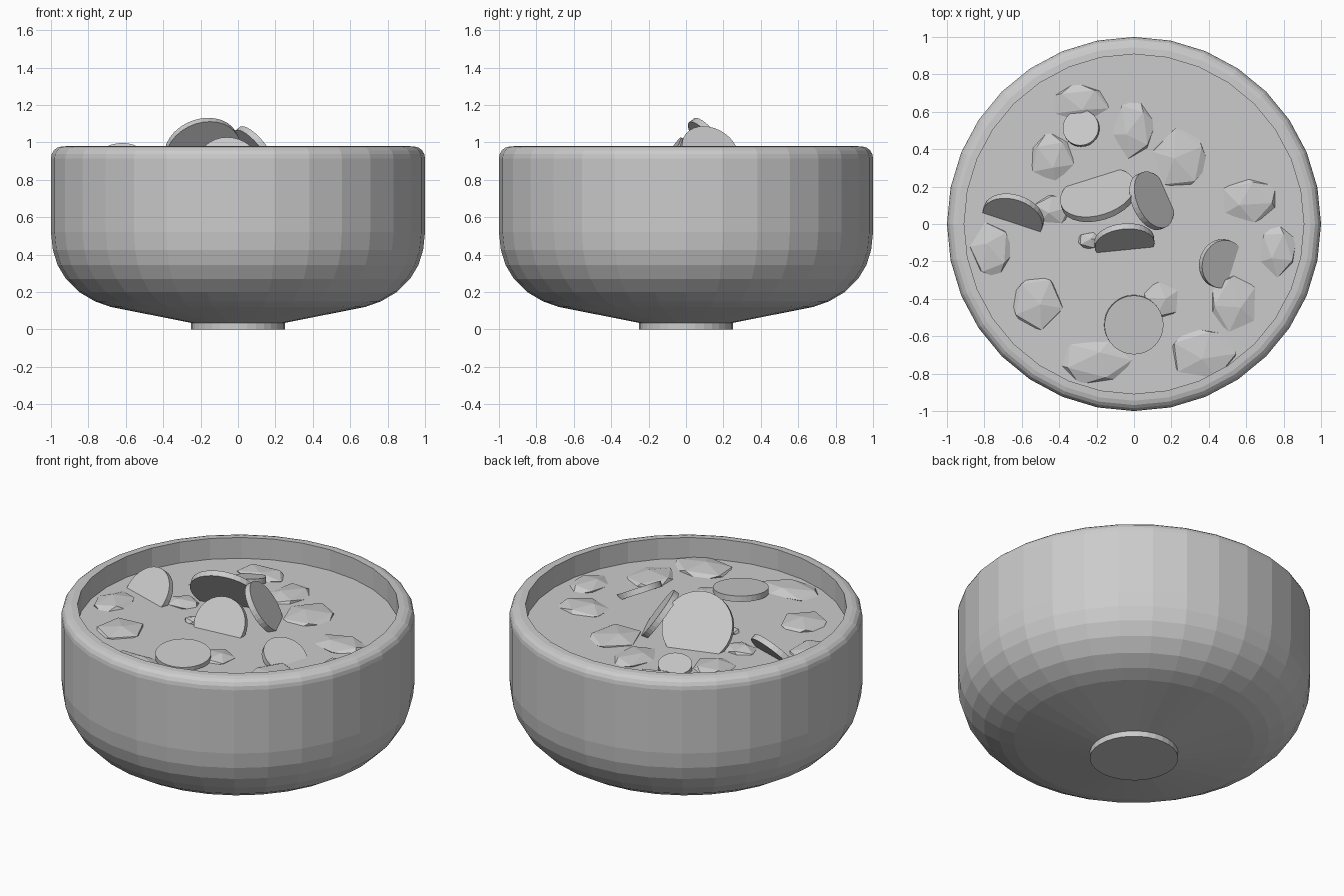
import bpy, bmesh, math, random
from mathutils import Vector, Matrix, Euler

if "Cube" in bpy.data.objects:
    bpy.data.objects.remove(bpy.data.objects["Cube"])

random.seed(4)
SOUP_Z = 0.85
SIDES = 32

# The whole model is one plain grey
GREY = bpy.data.materials.new("plain_grey")
GREY.diffuse_color = (0.6, 0.6, 0.6, 1)
GREY.use_nodes = True
GREY.node_tree.nodes["Principled BSDF"].inputs["Base Color"].default_value = GREY.diffuse_color


def finish(name, bm):
    bmesh.ops.recalc_face_normals(bm, faces=bm.faces)
    me = bpy.data.meshes.new(name)
    bm.to_mesh(me)
    bm.free()
    me.materials.append(GREY)
    ob = bpy.data.objects.new(name, me)
    bpy.context.collection.objects.link(ob)
    return ob


def lathe(name, profile):
    """Revolve (radius, height) points; both ends are capped."""
    bm = bmesh.new()
    rings = [[bm.verts.new((r * math.sin(a), r * math.cos(a), z))
              for a in (2 * math.pi * i / SIDES for i in range(SIDES))]
             for r, z in profile]
    for lo, hi in zip(rings, rings[1:]):
        for i in range(SIDES):
            j = (i + 1) % SIDES
            bm.faces.new((lo[i], lo[j], hi[j], hi[i]))
    bm.faces.new(rings[0])
    bm.faces.new(rings[-1])
    return finish(name, bm)


def slice_disc(name, centre, normal, r, t=0.035):
    """Round slice whose visible face has the given centre and normal."""
    n = Vector(normal).normalized()
    rot = n.to_track_quat('Z', 'Y').to_matrix().to_4x4()
    bm = bmesh.new()
    bmesh.ops.create_cone(bm, cap_ends=True, segments=SIDES, radius1=r, radius2=r, depth=t,
                          matrix=Matrix.Translation(Vector(centre) - n * t / 2) @ rot)
    return finish(name, bm)


def chunk(name, x, y, sx, sy, h):
    """Flattened faceted lump, half sunk in the broth."""
    bm = bmesh.new()
    bmesh.ops.create_icosphere(bm, subdivisions=1, radius=1)
    spin = Euler([random.uniform(-0.4, 0.4), random.uniform(-0.4, 0.4),
                  random.uniform(0, 6)]).to_matrix()
    for v in bm.verts:
        p = spin @ v.co
        v.co = (x + p.x * sx, y + p.y * sy, SOUP_Z - 0.005 + p.z * h)
    return finish(name, bm)


# Bowl: foot, shallow cone, rounded side, rounded outer rim, straight inner wall
lathe("bowl", [(0.25, 0), (0.25, 0.035), (0.68, 0.12), (0.765, 0.15), (0.85, 0.2), (0.92, 0.27),
               (0.965, 0.345), (0.99, 0.425), (1, 0.52), (1, 0.915), (0.996, 0.937),
               (0.985, 0.957), (0.968, 0.971), (0.945, 0.978), (0.908, 0.98),
               (0.908, 0.5), (0.7, 0.25), (0.25, 0.12)])

# Broth surface
lathe("broth", [(0.91, SOUP_Z - 0.03), (0.91, SOUP_Z)])

# Vegetable slices: face centre, face normal, radius
SLICES = [
    ((-0.285, 0.515, 0.888), (-0.14, 0.22, 0.96), 0.097),
    ((0, -0.54, 0.888), (0.06, -0.085, 0.99), 0.158),
    ((-0.65, 0.025, 0.87), (-0.24, -0.73, 0.64), 0.165),
    ((-0.195, 0.168, 0.963), (-0.243, 0.774, 0.58), 0.207),
    ((0.107, 0.13, 0.955), (0.75, 0.33, 0.57), 0.16),
    ((-0.05, -0.112, 0.892), (0.084, -0.84, 0.53), 0.16),
    ((0.478, -0.215, 0.88), (0.484, -0.153, 0.862), 0.13),
]
for i, s in enumerate(SLICES):
    slice_disc(f"vegetable_slice_{i + 1}", *s)

# Chunks: position and half sizes
CHUNKS = [
    (-0.29, 0.65, 0.17, 0.11), (-0.44, 0.36, 0.13, 0.14), (0, 0.51, 0.12, 0.17),
    (0.25, 0.35, 0.16, 0.18), (0.62, 0.13, 0.17, 0.13), (0.77, -0.14, 0.11, 0.15),
    (0.53, -0.42, 0.14, 0.17), (0.37, -0.69, 0.2, 0.15), (-0.21, -0.74, 0.21, 0.13),
    (-0.52, -0.42, 0.15, 0.16), (-0.76, -0.14, 0.12, 0.16), (0.14, -0.41, 0.11, 0.11),
    (-0.43, 0.08, 0.11, 0.09), (-0.24, -0.09, 0.07, 0.05),
]
for i, (x, y, sx, sy) in enumerate(CHUNKS):
    chunk(f"stew_chunk_{i + 1}", x, y, sx, sy, 0.035)
